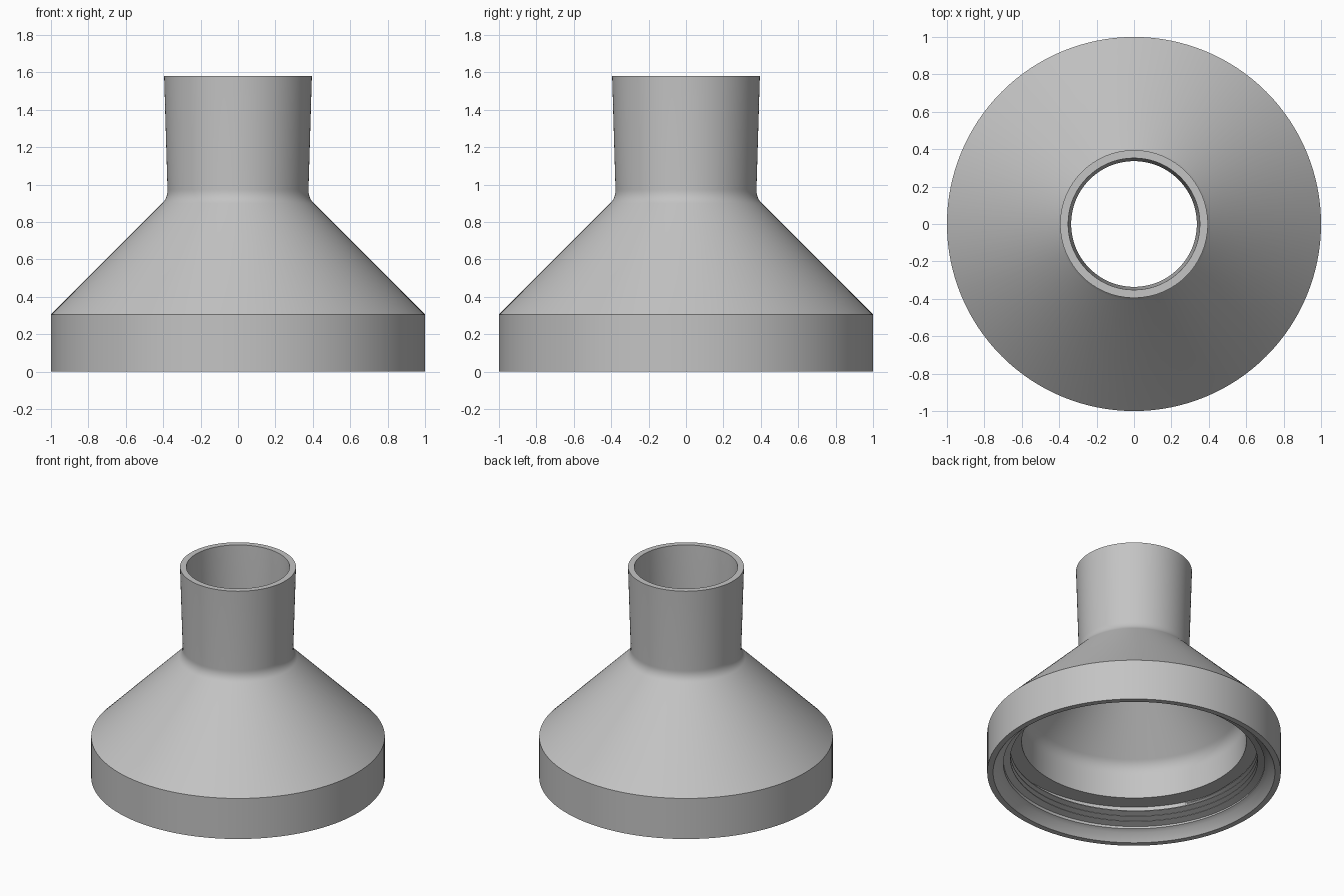
import bpy, bmesh, math
from mathutils import Vector

cube = bpy.data.objects.get("Cube")
if cube:
    bpy.data.objects.remove(cube, do_unlink=True)

SEGMENTS = 128

grey = bpy.data.materials.new("plain grey")
grey.use_nodes = True
colour = (0.55, 0.55, 0.55, 1)
grey.diffuse_color = colour
grey.node_tree.nodes["Principled BSDF"].inputs["Base Color"].default_value = colour


def finish(name, bm):
    """Turn a bmesh into a smooth-shaded grey object."""
    bmesh.ops.recalc_face_normals(bm, faces=bm.faces)
    mesh = bpy.data.meshes.new(name)
    bm.to_mesh(mesh)
    bm.free()
    mesh.materials.append(grey)
    obj = bpy.data.objects.new(name, mesh)
    bpy.context.collection.objects.link(obj)
    bpy.ops.object.select_all(action='DESELECT')
    obj.select_set(True)
    bpy.context.view_layer.objects.active = obj
    bpy.ops.object.shade_smooth_by_angle(angle=math.radians(30))
    return obj


def fillet(start, corner, end, steps=8):
    """Rounded corner between two profile points."""
    a, b, c = Vector(start), Vector(corner), Vector(end)
    return [a.lerp(b, i / steps).lerp(b.lerp(c, i / steps), i / steps)
            for i in range(steps + 1)]


# Hollow body: closed (radius, height) section, outside then inside
profile = [(0.96, 0), (1.0, 0), (1.0, 0.305)]
profile += fillet((0.405, 0.90), (0.375, 0.93), (0.377, 0.975))
profile += [(0.395, 1.58), (0.352, 1.58)]
profile += fillet((0.336, 0.96), (0.335, 0.91), (0.37, 0.875))
profile += fillet((0.725, 0.52), (0.765, 0.48), (0.765, 0.42))
profile += [(0.765, 0.24), (0.89, 0.24), (0.89, 0.07), (0.92, 0.055)]

bm = bmesh.new()
verts = [bm.verts.new((r, 0, z)) for r, z in profile]
edges = [bm.edges.new((v, verts[i - 1])) for i, v in enumerate(verts)]
bmesh.ops.spin(bm, geom=verts + edges, cent=(0, 0, 0), axis=(0, 0, 1),
               angle=math.tau, steps=SEGMENTS)
bmesh.ops.remove_doubles(bm, verts=bm.verts, dist=0.0001)
finish("adapter_body", bm)

# Internal screw thread: triangular ridge swept along a helix
ROOT, CREST, PITCH, TURNS, START = 0.895, 0.842, 0.04, 3.6, 0.078
bm = bmesh.new()
steps = int(SEGMENTS * TURNS)
rings = []
for i in range(steps + 1):
    angle = math.tau * i / SEGMENTS
    fade = max(0.05, min(1, i / 12, (steps - i) / 12))
    z = START + PITCH * i / SEGMENTS
    section = [(ROOT, -0.018), (ROOT + (CREST - ROOT) * fade, -0.003),
               (ROOT + (CREST - ROOT) * fade, 0.003), (ROOT, 0.018)]
    rings.append([bm.verts.new((r * math.cos(angle), r * math.sin(angle), z + dz))
                  for r, dz in section])
for a, b in zip(rings, rings[1:]):
    for j in range(4):
        k = (j + 1) % 4
        bm.faces.new((a[j], a[k], b[k], b[j]))
bm.faces.new(rings[0])
bm.faces.new(rings[-1])
finish("screw_thread", bm)
